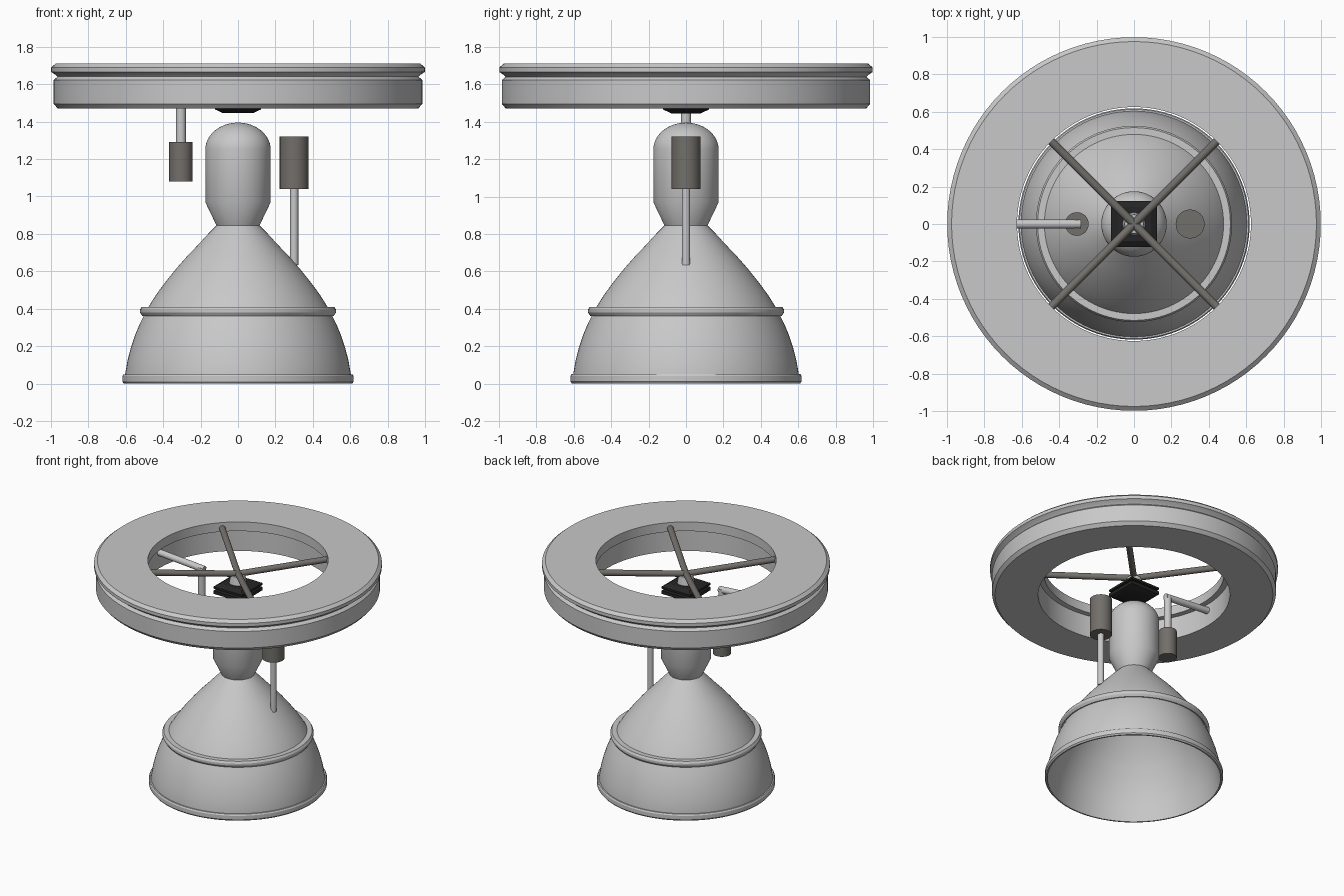
import bpy, bmesh, math
from mathutils import Vector

cube = bpy.data.objects.get("Cube")
if cube:
    bpy.data.objects.remove(cube, do_unlink=True)


def material(name, rgb):
    m = bpy.data.materials.new(name)
    m.use_nodes = True
    m.diffuse_color = (*rgb, 1)
    bsdf = m.node_tree.nodes["Principled BSDF"]
    bsdf.inputs["Base Color"].default_value = (*rgb, 1)
    bsdf.inputs["Roughness"].default_value = 0.6
    return m


light = material("light grey metal", (0.58, 0.58, 0.58))
warm = material("dark warm metal", (0.17, 0.16, 0.145))
black = material("black metal", (0.018, 0.018, 0.018))


def finish(name, bm, mat, angle=28):
    bmesh.ops.recalc_face_normals(bm, faces=bm.faces)
    mesh = bpy.data.meshes.new(name)
    bm.to_mesh(mesh)
    bm.free()
    mesh.materials.append(mat)
    ob = bpy.data.objects.new(name, mesh)
    bpy.context.collection.objects.link(ob)
    bpy.ops.object.select_all(action="DESELECT")
    ob.select_set(True)
    bpy.context.view_layer.objects.active = ob
    bpy.ops.object.shade_smooth_by_angle(angle=math.radians(angle))
    return ob


def lathe(name, profile, mat, closed=True, steps=96):
    """Spin an (r, z) profile round the z axis."""
    bm = bmesh.new()
    verts = [bm.verts.new((r, 0, z)) for r, z in profile]
    edges = [bm.edges.new(p) for p in zip(verts, verts[1:])]
    if closed:
        edges.append(bm.edges.new((verts[-1], verts[0])))
    bmesh.ops.spin(bm, geom=verts + edges, cent=(0, 0, 0), axis=(0, 0, 1),
                   angle=math.tau, steps=steps)
    bmesh.ops.remove_doubles(bm, verts=bm.verts, dist=1e-4)
    return finish(name, bm, mat)


def rod(name, a, b, radius, mat, sides=32):
    """Cylinder between two points."""
    a, b = Vector(a), Vector(b)
    bm = bmesh.new()
    bmesh.ops.create_cone(bm, cap_ends=True, segments=sides, radius1=radius,
                          radius2=radius, depth=(b - a).length)
    turn = (b - a).to_track_quat("Z", "Y").to_matrix().to_4x4()
    turn.translation = (a + b) / 2
    bmesh.ops.transform(bm, matrix=turn, verts=bm.verts)
    return finish(name, bm, mat)


def square_stack(name, layers, mat):
    """Capped stack of square sections given as (half width, z)."""
    bm = bmesh.new()
    rings = [[bm.verts.new((sx * h, sy * h, z))
              for sx, sy in ((1, 1), (-1, 1), (-1, -1), (1, -1))] for h, z in layers]
    for low, high in zip(rings, rings[1:]):
        for i in range(4):
            j = (i + 1) % 4
            bm.faces.new((low[i], low[j], high[j], high[i]))
    bm.faces.new(rings[0])
    bm.faces.new(rings[-1])
    return finish(name, bm, mat)


# Mounting ring: grooved top plate and deeper lower band
lathe("mounting_ring", [
    (0.625, 1.71), (0.975, 1.71), (0.998, 1.69), (0.998, 1.665), (0.975, 1.65),
    (0.965, 1.64), (0.985, 1.622), (0.985, 1.495), (0.963, 1.47),
    (0.665, 1.47), (0.665, 1.64), (0.625, 1.64)], light)

# Combustion chamber: flattened dome, cylinder and tapered throat
dome = [(0.175 * math.cos(t), 1.25 + 0.145 * math.sin(t))
        for t in (math.pi / 2 * i / 12 for i in range(12))]
lathe("combustion_chamber", [(0, 0.83), (0.115, 0.845), (0.175, 0.97)]
      + dome + [(0, 1.395)], light, closed=False)

# Open nozzle bell with a thin wall
upper = [(0.11, 0.85), (0.16, 0.8), (0.215, 0.74), (0.27, 0.683), (0.33, 0.615),
         (0.39, 0.54), (0.44, 0.472), (0.485, 0.4), (0.5, 0.37)]
lower = [(0.525, 0.32), (0.55, 0.26), (0.572, 0.195), (0.59, 0.125), (0.605, 0.04)]
inner = [(r - 0.012, z) for r, z in reversed(upper + lower)]
lathe("nozzle_bell", upper + lower + [(0.605, 0.004), (0.6, 0.004)] + inner, light)
lathe("nozzle_band", [(0.478, 0.41), (0.515, 0.41), (0.524, 0.395), (0.524, 0.38),
                      (0.512, 0.362), (0.495, 0.362)], light)
lathe("nozzle_lip", [(0.597, 0.05), (0.612, 0.05), (0.618, 0.04), (0.618, 0.01),
                     (0.61, 0), (0.6, 0)], light)

# Gimbal block hung under the cross struts
square_stack("gimbal_lower_block", [(0.08, 1.445), (0.122, 1.465), (0.122, 1.49),
                                    (0.1, 1.497)], black)
square_stack("gimbal_upper_block", [(0.1, 1.497), (0.122, 1.505), (0.122, 1.52),
                                    (0.09, 1.54)], black)
lathe("gimbal_hub", [(0, 1.535), (0.062, 1.535), (0.05, 1.6), (0, 1.6)],
      light, closed=False, steps=32)

# Four cross struts, sloping down to the hub
for i, (sx, sy) in enumerate(((1, 1), (-1, 1), (-1, -1), (1, -1))):
    rod(f"cross_strut_{i + 1}", (0, 0, 1.605), (sx * 0.448, sy * 0.448, 1.665),
        0.022, warm)

# Feed line and pump on the right side
rod("right_pump", (-0.305, 0, 1.08), (-0.305, 0, 1.29), 0.063, warm, 48)
rod("right_pump_pipe", (-0.305, 0, 1.28), (-0.305, 0, 1.575), 0.026, light)
rod("right_feed_pipe", (-0.285, 0, 1.562), (-0.665, 0, 1.59), 0.024, light)

# Pump on the left side, with its pipe running into the bell
rod("left_pump", (0.3, 0, 1.04), (0.3, 0, 1.32), 0.077, warm, 48)
rod("left_pump_pipe", (0.3, 0, 0.635), (0.3, 0, 1.05), 0.022, light)
